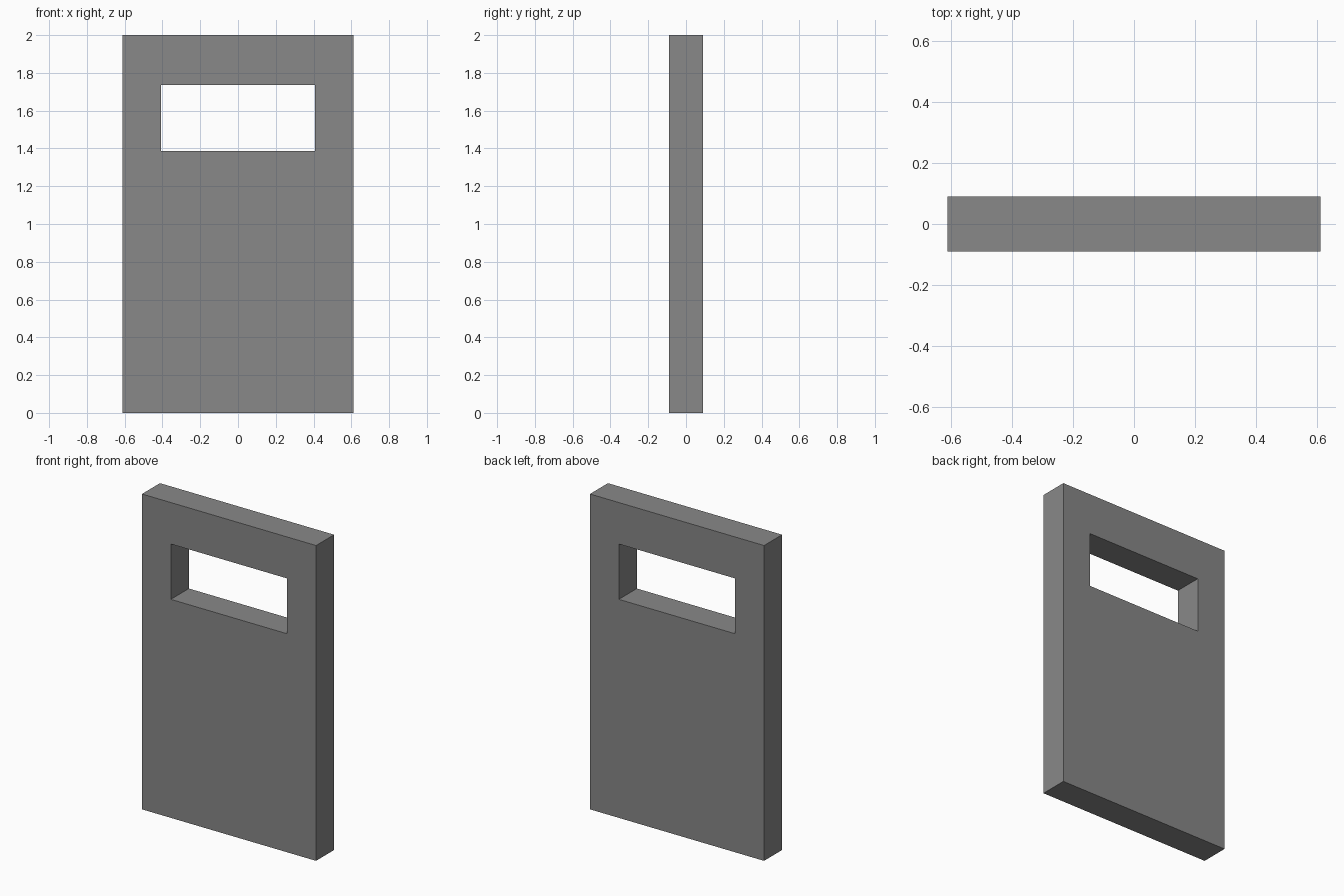
import bpy, bmesh

if "Cube" in bpy.data.objects:
    bpy.data.objects.remove(bpy.data.objects["Cube"])

HALF_DEPTH = 0.09


def rectangle(bm, half_width, z0, z1):
    """Closed loop of four edges on the front plane."""
    pts = [(-half_width, z0), (half_width, z0), (half_width, z1), (-half_width, z1)]
    verts = [bm.verts.new((x, -HALF_DEPTH, z)) for x, z in pts]
    return [bm.edges.new((verts[i], verts[(i + 1) % 4])) for i in range(4)]


bm = bmesh.new()

# Front face: outer outline bridged to the window opening
outline = rectangle(bm, 0.611, 0.0, 2.0)
window = rectangle(bm, 0.408, 1.386, 1.737)
bmesh.ops.bridge_loops(bm, edges=outline + window)

# Thickness: extrude straight back, keeping the front face
result = bmesh.ops.extrude_face_region(bm, geom=bm.faces[:], use_keep_orig=True)
back = [g for g in result["geom"] if isinstance(g, bmesh.types.BMVert)]
bmesh.ops.translate(bm, verts=back, vec=(0, 2 * HALF_DEPTH, 0))
bmesh.ops.recalc_face_normals(bm, faces=bm.faces[:])

mesh = bpy.data.meshes.new("door_panel")
bm.to_mesh(mesh)
bm.free()
door = bpy.data.objects.new("door_panel", mesh)
bpy.context.collection.objects.link(door)

# Dark grey finish
grey = bpy.data.materials.new("dark_grey")
grey.diffuse_color = (0.246, 0.246, 0.246, 1)
grey.use_nodes = True
grey.node_tree.nodes["Principled BSDF"].inputs["Base Color"].default_value = grey.diffuse_color
mesh.materials.append(grey)
